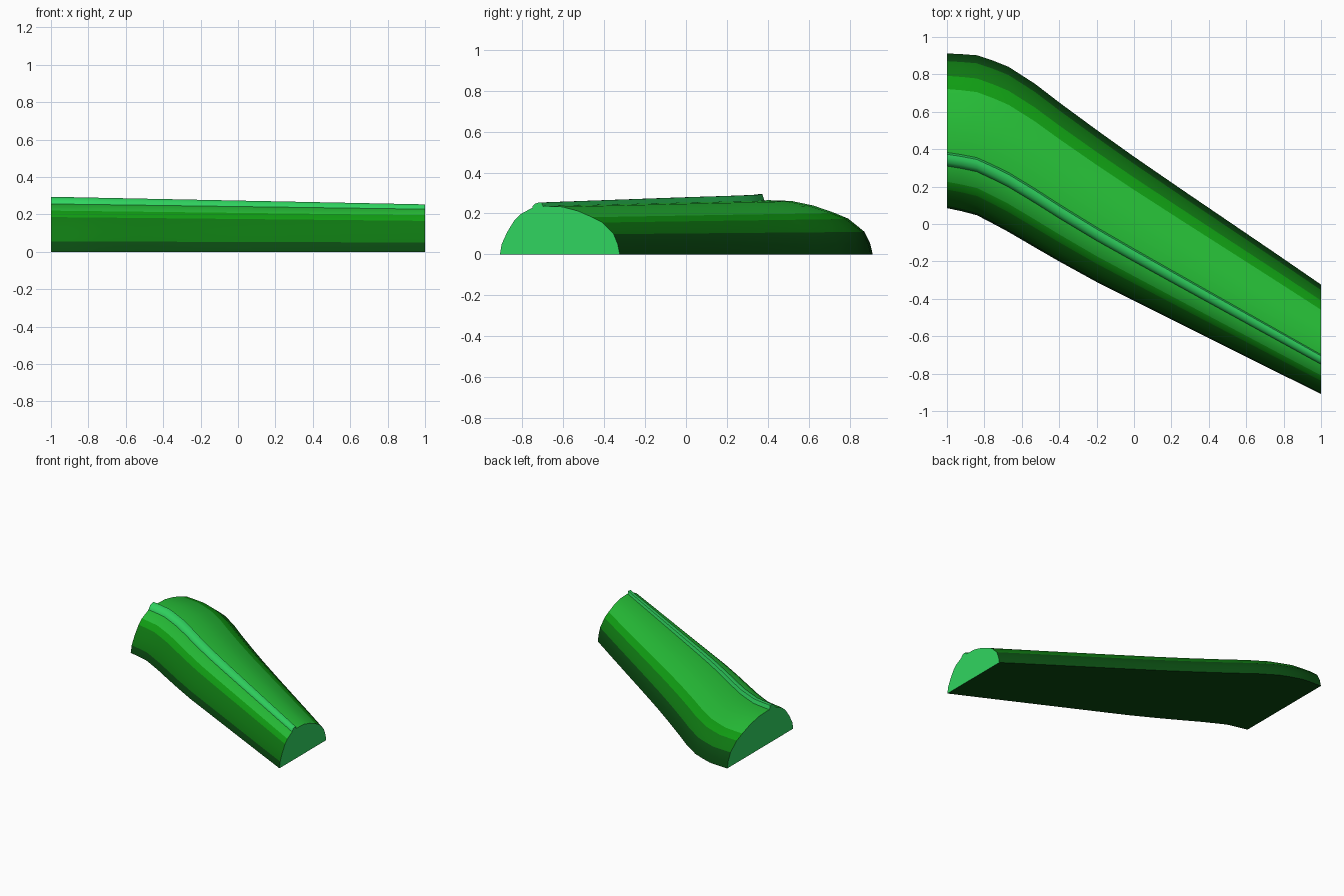
import bpy, bmesh

if "Cube" in bpy.data.objects:
    bpy.data.objects.remove(bpy.data.objects["Cube"])


def srgb(r, g, b):
    def lin(v):
        v /= 255
        return v / 12.92 if v <= 0.04045 else ((v + 0.055) / 1.055) ** 2.4
    return (lin(r), lin(g), lin(b), 1)


def material(name, rgb):
    m = bpy.data.materials.new(name)
    m.diffuse_color = srgb(*rgb)
    m.use_nodes = True
    m.node_tree.nodes["Principled BSDF"].inputs["Base Color"].default_value = m.diffuse_color
    return m


DARK, DEEP, MID, LIGHT, BRIGHT = range(5)
mats = [material("dark green", (10, 74, 17)),
        material("deep green", (15, 120, 18)),
        material("mid green", (16, 158, 19)),
        material("light green", (38, 190, 55)),
        material("bright green", (48, 213, 96))]

# Plan outline: x, near edge y, far edge y
stations = [(-1, .085, .912), (-.92, .068, .908), (-.84, .047, .902),
            (-.75, .0, .872), (-.67, -.043, .84), (-.53, -.125, .75),
            (-.4, -.2, .65), (-.2, -.31, .503), (0, -.41, .36),
            (.25, -.535, .188), (.5, -.66, .018), (.75, -.785, -.152),
            (1, -.909, -.324)]

# Mound section: fraction across, fraction of height, colour of the next strip
mound = [(0, 0, DARK), (.015, .21, DEEP), (.06, .46, DEEP), (.12, .7, MID),
         (.17, .83, LIGHT), (.27, .965, LIGHT), (.38, 1, LIGHT),
         (.52, .985, LIGHT), (.65, .9, LIGHT), (.77, .77, MID),
         (.855, .66, DEEP), (.95, .42, DARK), (.985, .2, DARK), (1, 0, DARK)]

# Ridge section: fraction across, height above the mound crest
ridge = [(.268, -.03), (.273, -.002), (.295, .02), (.325, .029),
         (.348, .029), (.364, -.012)]


def loft(name, section, colours):
    """Sweep section(station) along the plan and cap both ends."""
    bm = bmesh.new()
    rings = [[bm.verts.new(p) for p in section(s)] for s in stations]
    n = len(rings[0])
    for a, b in zip(rings, rings[1:]):
        for i in range(n):
            j = (i + 1) % n
            f = bm.faces.new((a[i], a[j], b[j], b[i]))
            f.material_index = colours[i]
    for ring in (rings[0], rings[-1]):
        bm.faces.new(ring).material_index = BRIGHT
    bmesh.ops.recalc_face_normals(bm, faces=bm.faces[:])
    mesh = bpy.data.meshes.new(name)
    bm.to_mesh(mesh)
    bm.free()
    for m in mats:
        mesh.materials.append(m)
    ob = bpy.data.objects.new(name, mesh)
    bpy.context.collection.objects.link(ob)
    bpy.ops.object.select_all(action='DESELECT')
    ob.select_set(True)
    bpy.context.view_layer.objects.active = ob
    bpy.ops.object.shade_smooth_by_angle(angle=0.6)
    return ob


def crest(x):
    return .2505 - .0145 * x


def mound_section(s):
    x, y0, y1 = s
    return [(x, y0 + (y1 - y0) * t, crest(x) * h) for t, h, _ in mound]


def ridge_section(s):
    x, y0, y1 = s
    k = .8 - .2 * x          # ridge gets lower toward the narrow end
    return [(x, y0 + (y1 - y0) * t, crest(x) + h * k) for t, h in ridge]


# Grassy bank with colour bands, and the raised strip along its crest
loft("grass_bank", mound_section, [c for _, _, c in mound])
loft("crest_strip", ridge_section, [BRIGHT] * len(ridge))
